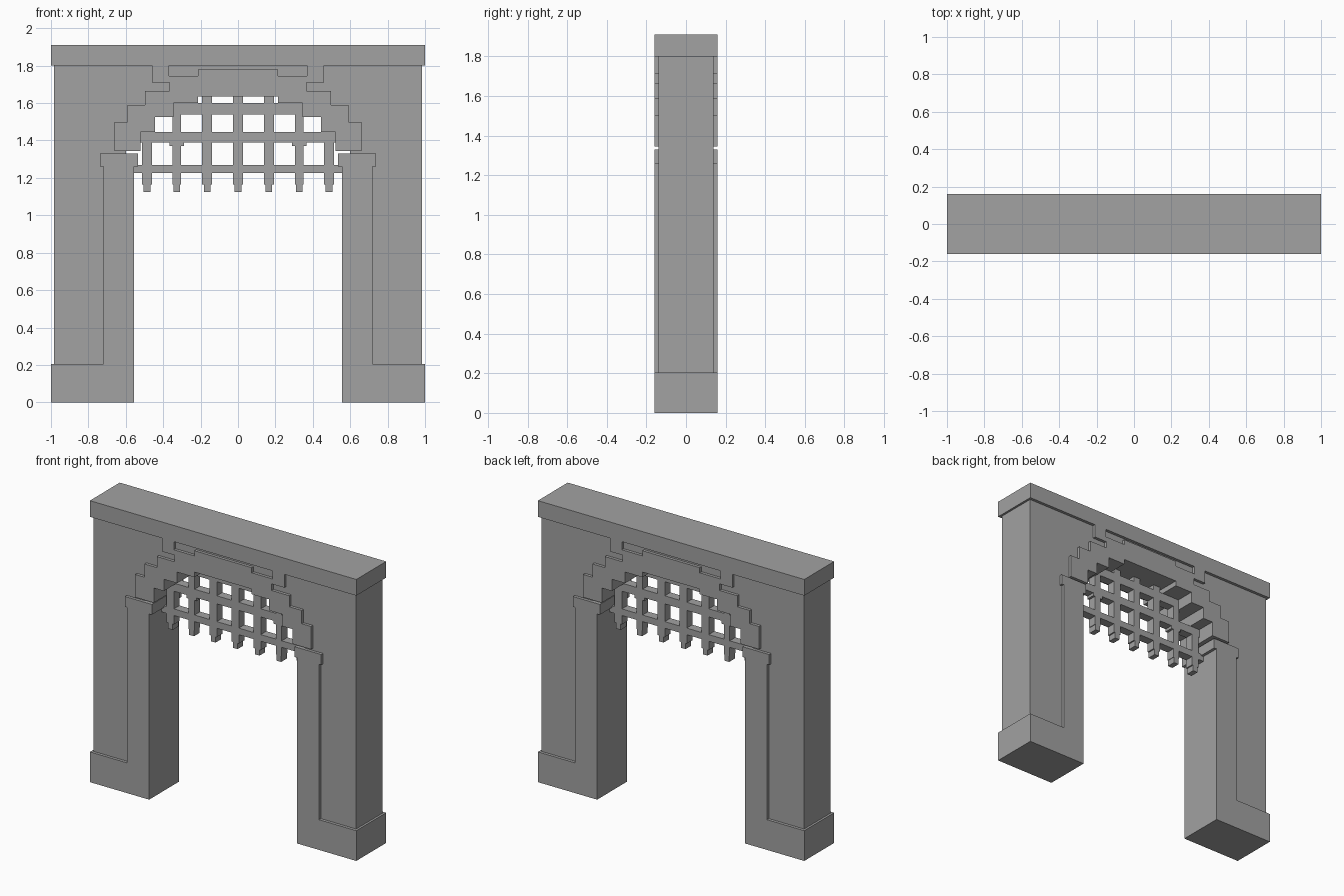
import bpy, bmesh

if "Cube" in bpy.data.objects:
    bpy.data.objects.remove(bpy.data.objects["Cube"])

stone = bpy.data.materials.new("grey stone")
stone.diffuse_color = (0.36, 0.36, 0.36, 1)
stone.use_nodes = True
stone.node_tree.nodes["Principled BSDF"].inputs["Base Color"].default_value = stone.diffuse_color


def finish(name, bm):
    bmesh.ops.recalc_face_normals(bm, faces=bm.faces)
    me = bpy.data.meshes.new(name)
    bm.to_mesh(me)
    bm.free()
    me.materials.append(stone)
    ob = bpy.data.objects.new(name, me)
    bpy.context.collection.objects.link(ob)
    return ob


def thicken(bm, depth):
    """Extrude the flat faces of bm along +y."""
    res = bmesh.ops.extrude_face_region(bm, geom=bm.faces[:], use_keep_orig=True)
    verts = [g for g in res["geom"] if isinstance(g, bmesh.types.BMVert)]
    bmesh.ops.translate(bm, vec=(0, depth, 0), verts=verts)


def slab(name, points, y0, y1):
    """Extrude an x-z profile from y0 to y1."""
    bm = bmesh.new()
    bm.faces.new([bm.verts.new((x, y0, z)) for x, z in points])
    thicken(bm, y1 - y0)
    return finish(name, bm)


def mirrored(half):
    return half + [(-x, z) for x, z in reversed(half)]


def rect(x0, x1, z0, z1):
    return [(x0, z0), (x1, z0), (x1, z1), (x0, z1)]


BODY, TRIM = 0.14, 0.16

# Stepped underside of the arch, from the springing to the crown
steps = [(.52, 1.345), (.52, 1.445), (.445, 1.445), (.445, 1.525), (.345, 1.525),
         (.345, 1.60), (.215, 1.60), (.215, 1.635)]

# Wall with the arched opening, corbelled at the springing
wall = [(.985, 1.80), (.985, .205), (.555, .205), (.555, 1.26), (.535, 1.26),
        (.535, 1.33), (.60, 1.33), (.60, 1.345)] + steps
slab("wall", mirrored(wall), -BODY, BODY)

# Cap beam and plinths
slab("cap_beam", rect(-1, 1, 1.80, 1.91), -TRIM, TRIM)
for side, s in (("left", -1), ("right", 1)):
    slab(side + "_plinth", rect(s * .555, s * 1, 0, .205), -TRIM, TRIM)

# Raised trim on both faces
arch = [(.215, 1.78), (.215, 1.745), (.37, 1.745), (.37, 1.80), (.46, 1.80),
        (.46, 1.71), (.365, 1.71), (.365, 1.665), (.497, 1.665), (.497, 1.59),
        (.59, 1.59), (.59, 1.50), (.66, 1.50), (.66, 1.345)] + steps
jamb = [(.555, .205), (.72, .205), (.72, 1.26), (.737, 1.26), (.737, 1.33),
        (.535, 1.33), (.535, 1.26), (.555, 1.26)]
for face, y0, y1 in (("front", -TRIM, -BODY), ("back", BODY, TRIM)):
    slab(face + "_arch_trim", mirrored(arch), y0, y1)
    for side, s in (("left", -1), ("right", 1)):
        slab(f"{face}_{side}_jamb_trim", [(s * x, z) for x, z in jamb], y0, y1)

# Portcullis: overlapping bar rectangles merged into one lattice
bars = [(-.555, .555, 1.225, 1.27), (-.52, .52, 1.39, 1.445), (-.345, .345, 1.54, 1.60)]
for x, top in ((0, 1.635), (.165, 1.635), (.327, 1.60), (.487, 1.445)):
    for s in ((1, -1) if x else (1,)):
        c, w = s * x, .022 if x == .327 else .027
        bars.append((c - w, c + w, 1.165, top))
        bars.append((c - .018, c + .018, 1.125, 1.165))   # spike tip
        if x == .327:
            bars.append((c - .038, c + .038, 1.37, 1.39))  # small bracket

xs = sorted({round(v, 4) for b in bars for v in b[:2]})
zs = sorted({round(v, 4) for b in bars for v in b[2:]})
bm = bmesh.new()
for x0, x1 in zip(xs, xs[1:]):
    for z0, z1 in zip(zs, zs[1:]):
        cx, cz = (x0 + x1) / 2, (z0 + z1) / 2
        if any(b[0] < cx < b[1] and b[2] < cz < b[3] for b in bars):
            bm.faces.new([bm.verts.new((x, -.03, z)) for x, z in rect(x0, x1, z0, z1)])
bmesh.ops.remove_doubles(bm, verts=bm.verts, dist=1e-5)
thicken(bm, .06)
bmesh.ops.recalc_face_normals(bm, faces=bm.faces)
bmesh.ops.dissolve_limit(bm, angle_limit=.01, verts=bm.verts, edges=bm.edges)
finish("portcullis", bm)
